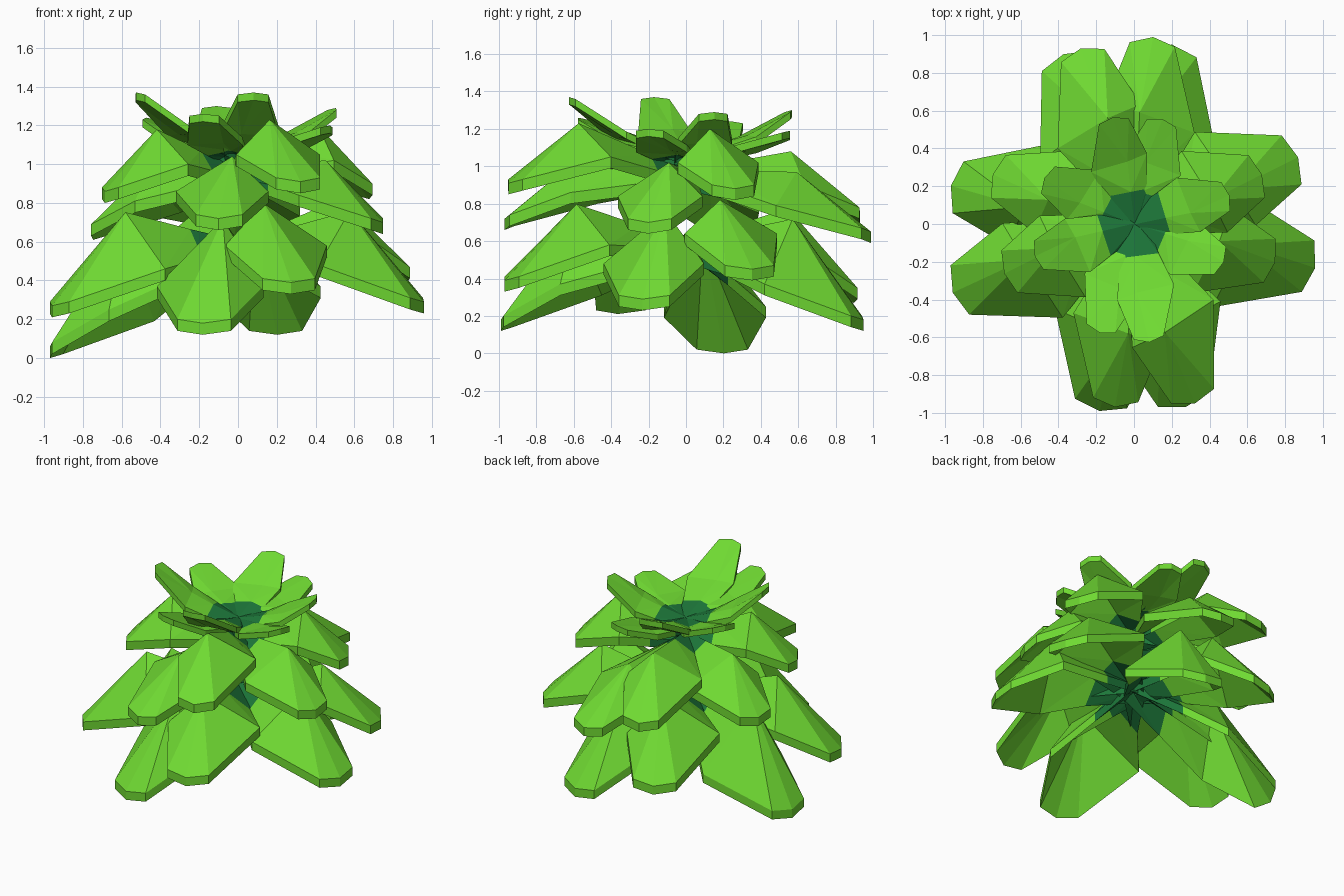
import bpy
import math
from mathutils import Vector

if "Cube" in bpy.data.objects:
    bpy.data.objects.remove(bpy.data.objects["Cube"])


def material(name, rgb):
    m = bpy.data.materials.new(name)
    m.diffuse_color = (*rgb, 1)
    m.use_nodes = True
    m.node_tree.nodes["Principled BSDF"].inputs["Base Color"].default_value = m.diffuse_color
    return m


LEAF_GREEN = material("leaf green", (0.16, 0.70, 0.032))
DEEP_GREEN = material("deep green", (0.012, 0.185, 0.042))


def leaf(name, tip, base_z, inner_r, hump, hump_z, wide_z, outer, inner, tip_w, tip_drop, thick):
    """Folded leaf: narrow base, ridge at the hump, blunt three point tip.
    outer / inner = (length share, half width) of the widest point on each side,
    outer being the side turned away from the nearest axis."""
    reach = Vector((tip[0], tip[1])).length
    d = Vector((tip[0] / reach, tip[1] / reach, 0))
    side = Vector((-d.y, d.x, 0))
    ang = math.atan2(d.y, d.x)
    quarter = round(ang / (math.pi / 2)) * math.pi / 2
    left, right = (outer, inner) if ang > quarter else (inner, outer)
    shift = 0.03 if ang < quarter else -0.03   # ridge leans to the inner side
    t = inner_r / (hump * reach)
    rim_z = base_z - 0.04

    def at(r, s, z):
        return d * r + side * s + Vector((0, 0, z))

    # rows of left, middle, right points
    verts = [at(-0.03, 0.06, rim_z), at(-0.03, 0, base_z), at(-0.03, -0.06, rim_z)]
    edge = rim_z + (wide_z - rim_z) * t
    verts += [at(inner_r, left[1] * t + 0.03, edge),
              at(inner_r, shift * t, base_z + (hump_z - base_z) * t),
              at(inner_r, -right[1] * t - 0.03, edge)]
    verts += [at(left[0] * reach, left[1], wide_z), at(hump * reach, shift, hump_z),
              at(right[0] * reach, -right[1], wide_z)]
    verts += [at(reach * 0.97, tip_w, tip[2] + tip_drop), at(reach * 1.01, 0, tip[2]),
              at(reach * 0.97, -tip_w, tip[2] + tip_drop)]
    top = []
    for i in range(3):
        a, b = 3 * i, 3 * i + 3
        top += [(a + 1, b + 1, b), (a + 1, b, a), (a + 1, b + 2, b + 1), (a + 1, a + 2, b + 2)]
    # underside straight below, joined by an upright rim
    n = len(verts)
    verts += [v - Vector((0, 0, thick)) for v in verts]
    under = [tuple(i + n for i in reversed(f)) for f in top]
    loop = [0, 1, 2, 5, 8, 11, 10, 9, 6, 3]
    rim = [(b, a, a + n, b + n) for a, b in zip(loop, loop[1:] + loop[:1])]
    rim = [tuple(reversed(f)) for f in rim]
    me = bpy.data.meshes.new(name)
    me.from_pydata(verts, [], top + under + [tuple(reversed(f)) for f in rim])
    me.materials.append(LEAF_GREEN)
    me.materials.append(DEEP_GREEN)
    for p in me.polygons:                      # dark heart of the plant
        far = max((me.vertices[v].co.xy.length for v in p.vertices))
        p.material_index = 1 if far < 0.42 * reach else 0
    ob = bpy.data.objects.new(name, me)
    bpy.context.collection.objects.link(ob)
    return ob


# Lower tier: long drooping leaves
lower = [(-0.96, 0.20, 0.06), (-0.95, -0.36, 0.27), (-0.18, -0.98, 0.18), (0.27, -0.96, 0.39),
         (0.95, -0.23, 0.29), (0.86, 0.35, 0.45), (0.20, 0.94, 0.18), (-0.37, 0.89, 0.33)]
for i, p in enumerate(lower):
    leaf(f"lower_leaf_{i + 1}", p, 0.60, 0.26, 0.6, 0.65 + 0.38 * p[2], p[2] + 0.19,
         (0.52, 0.33), (0.64, 0.25), 0.14, 0.02, 0.06)

# Middle tier: arched leaves
middle = [(0.10, 0.98, 0.65), (-0.28, 0.92, 0.76), (-0.74, 0.26, 0.67), (-0.68, -0.26, 0.86),
          (-0.10, -0.96, 0.72), (0.32, -0.94, 0.91), (0.74, -0.20, 0.70), (0.67, 0.26, 0.88)]
for i, p in enumerate(middle):
    leaf(f"middle_leaf_{i + 1}", p, 0.98, 0.20, 0.6, p[2] + 0.32, p[2] + 0.14,
         (0.52, 0.27), (0.62, 0.22), 0.12, 0.02, 0.06)

# Crown: short leaves rising outward
crown = [(-0.52, -0.17, 1.37), (-0.47, 0.24, 1.24), (0.08, -0.62, 1.37), (-0.18, -0.57, 1.26),
         (0.50, 0.15, 1.29), (0.47, -0.20, 1.20), (-0.11, 0.56, 1.30), (0.15, 0.55, 1.19)]
for i, p in enumerate(crown):
    z = 1.07 + 0.42 * (p[2] - 1.07)
    leaf(f"crown_leaf_{i + 1}", p, 1.07, 0.17, 0.58, z, z - 0.01,
         (0.55, 0.17), (0.62, 0.14), 0.08, -0.01, 0.04)
